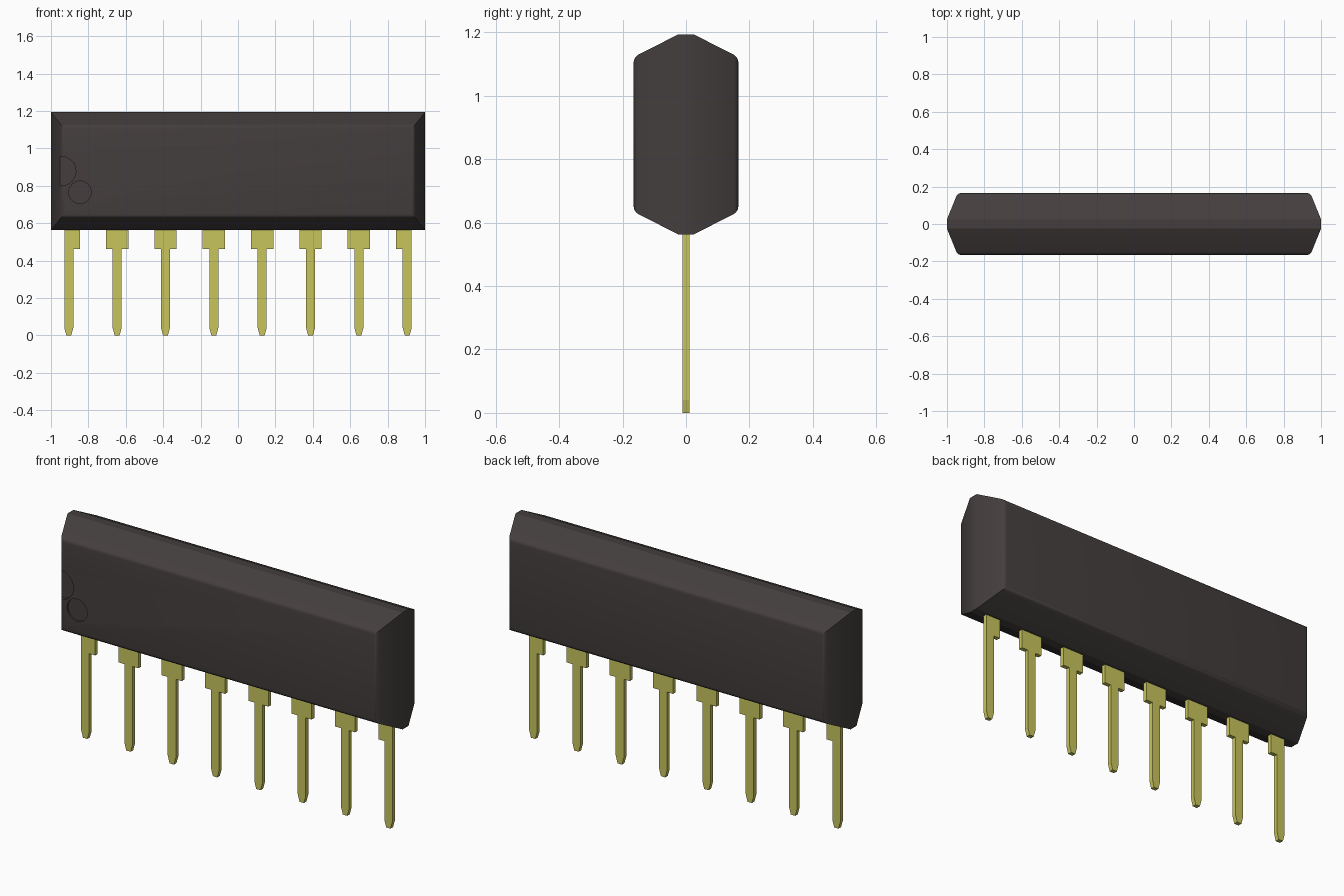
import bpy, bmesh, math
from mathutils import Matrix

cube = bpy.data.objects.get("Cube")
if cube:
    bpy.data.objects.remove(cube, do_unlink=True)


def make_material(name, colour):
    mat = bpy.data.materials.new(name)
    mat.use_nodes = True
    mat.diffuse_color = colour
    mat.node_tree.nodes["Principled BSDF"].inputs["Base Color"].default_value = colour
    return mat


def make_object(name, bm, mat):
    bmesh.ops.recalc_face_normals(bm, faces=bm.faces)
    mesh = bpy.data.meshes.new(name)
    bm.to_mesh(mesh)
    bm.free()
    mesh.materials.append(mat)
    obj = bpy.data.objects.new(name, mesh)
    bpy.context.collection.objects.link(obj)
    return obj


black = make_material("dark plastic", (0.058, 0.048, 0.048, 1))
brass = make_material("yellow metal", (0.58, 0.56, 0.11, 1))

MID_Z = 0.878      # height of the body's centre
FACE_Y = 0.165     # half thickness of the body

# Body: rectangles lofted through the thickness, widest at the middle seam
bm = bmesh.new()
rings = []
for y, hx, hz in [(-FACE_Y, 0.943, 0.244), (-0.025, 1, 0.315),
                  (0.025, 1, 0.315), (FACE_Y, 0.943, 0.244)]:
    rings.append([bm.verts.new((sx * hx, y, MID_Z + sz * hz))
                  for sx, sz in [(-1, -1), (1, -1), (1, 1), (-1, 1)]])
for a, b in zip(rings, rings[1:]):
    for i in range(4):
        j = (i + 1) % 4
        bm.faces.new((a[i], a[j], b[j], b[i]))
caps = [bm.faces.new(rings[0]), bm.faces.new(rings[-1])]
rims = [e for f in caps for e in f.edges]
bmesh.ops.bevel(bm, geom=rims, offset=0.016, segments=3, profile=0.5, affect='EDGES')
body = make_object("body", bm, black)

# Shallow round recesses in the front: end notch and first-pin dimple
bpy.context.view_layer.objects.active = body
for name, x, z, radius, depth in [("notch", -0.945, MID_Z, 0.078, 0.02),
                                  ("dimple", -0.845, 0.765, 0.06, 0.01)]:
    bm = bmesh.new()
    place = Matrix.Translation((x, -FACE_Y + depth - 0.1, z)) @ Matrix.Rotation(math.pi / 2, 4, 'X')
    bmesh.ops.create_cone(bm, cap_ends=True, segments=40, radius1=radius,
                          radius2=radius, depth=0.2, matrix=place)
    cutter = make_object(name + "_cutter", bm, black)
    cutter.hide_render = True
    cut = body.modifiers.new(name, 'BOOLEAN')
    cut.operation = 'DIFFERENCE'
    cut.solver = 'EXACT'
    cut.object = cutter
    bpy.ops.object.modifier_apply(modifier=cut.name)
    bpy.data.objects.remove(cutter, do_unlink=True)

body.select_set(True)
bpy.ops.object.shade_smooth_by_angle(angle=math.radians(25))


# Pins: a flat profile with shoulders and a tapered tip, given thickness
def make_pin(name, x, left_shoulder, right_shoulder):
    half, tip, top, step = 0.024, 0.013, 0.6, 0.463
    profile = [(-tip, 0), (tip, 0), (half, 0.04), (half, step),
               (right_shoulder, step), (right_shoulder, top),
               (-left_shoulder, top), (-left_shoulder, step),
               (-half, step), (-half, 0.04)]
    points = []
    for p in profile:
        if p not in points:
            points.append(p)
    bm = bmesh.new()
    face = bm.faces.new([bm.verts.new((x + px, -0.011, pz)) for px, pz in points])
    grown = bmesh.ops.extrude_face_region(bm, geom=[face])
    verts = [v for v in grown["geom"] if isinstance(v, bmesh.types.BMVert)]
    bmesh.ops.translate(bm, verts=verts, vec=(0, 0.022, 0))
    make_object(name, bm, brass)


COUNT, PITCH = 8, 0.2585
for i in range(COUNT):
    x = (i - (COUNT - 1) / 2) * PITCH
    # end pins have a shoulder on the inner side only
    make_pin(f"pin_{i + 1}", x,
             0.024 if i == 0 else 0.06,
             0.024 if i == COUNT - 1 else 0.06)
